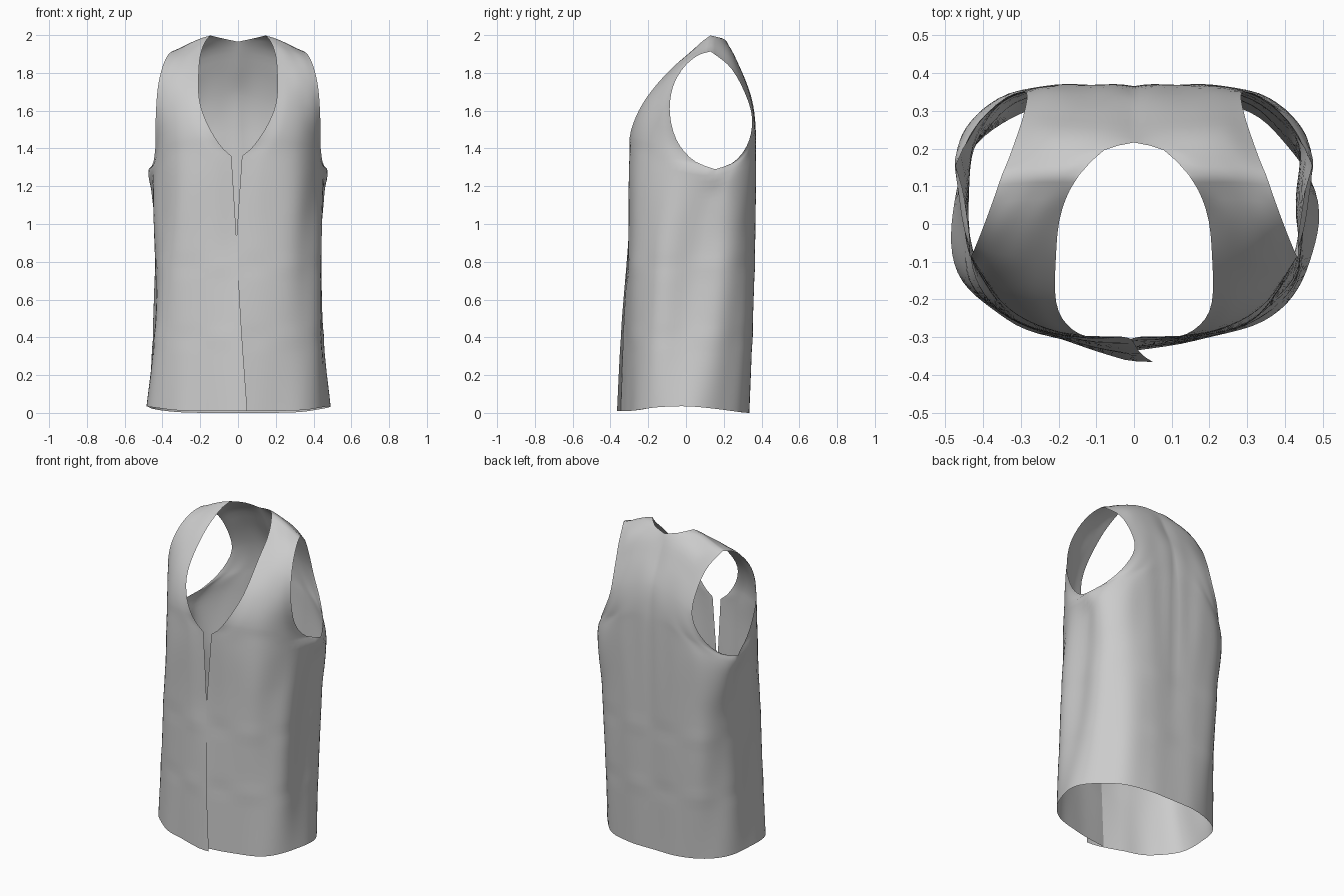
import bpy, bmesh, math
from mathutils import Vector

# Sections from hem to shoulder: front opening/neck edge -> side seam/armhole edge
FRONT = [
    [(-.055,-.345,.01), (.16,-.31,.01), (.34,-.255,.015), (.45,-.15,.03), (.487,0,.035)],
    [(-.025,-.33,.45), (.16,-.305,.45), (.33,-.25,.45), (.425,-.15,.45), (.445,.03,.45)],
    [(0,-.305,.92), (.16,-.3,.92), (.32,-.25,.91), (.42,-.14,.9), (.435,.07,.9)],
    [(.028,-.298,1.36), (.16,-.296,1.36), (.32,-.24,1.34), (.425,-.09,1.32), (.458,.15,1.29)],
    [(.07,-.298,1.395), (.18,-.292,1.40), (.32,-.235,1.39), (.42,-.10,1.36), (.447,.05,1.33)],
    [(.12,-.298,1.46), (.22,-.28,1.465), (.33,-.225,1.45), (.41,-.12,1.43), (.437,-.03,1.41)],
    [(.19,-.25,1.6), (.26,-.22,1.62), (.34,-.175,1.62), (.40,-.13,1.60), (.435,-.085,1.58)],
    [(.207,-.09,1.81), (.26,-.09,1.80), (.32,-.085,1.79), (.375,-.075,1.77), (.42,-.06,1.75)],
    [(.19,.04,1.925), (.24,.04,1.92), (.29,.04,1.905), (.34,.035,1.89), (.385,.03,1.87)],
    [(.17,.09,1.97), (.215,.09,1.955), (.27,.09,1.935), (.32,.085,1.915), (.367,.08,1.90)],
]
# Sections from hem to shoulder: side seam/armhole edge -> centre back/neck edge
BACK = [
    [(.487,0,.035), (.44,.17,.02), (.33,.28,.005), (.17,.33,0), (0,.335,0)],
    [(.445,.03,.45), (.43,.19,.45), (.34,.305,.45), (.17,.35,.45), (0,.35,.45)],
    [(.435,.07,.9), (.43,.21,.9), (.34,.325,.91), (.17,.365,.92), (0,.36,.92)],
    [(.458,.15,1.29), (.42,.27,1.31), (.32,.345,1.34), (.17,.37,1.36), (0,.365,1.36)],
    [(.43,.24,1.32), (.38,.305,1.35), (.28,.355,1.39), (.15,.37,1.43), (0,.365,1.44)],
    [(.36,.32,1.41), (.30,.35,1.43), (.22,.365,1.46), (.12,.37,1.5), (0,.362,1.52)],
    [(.29,.35,1.56), (.23,.353,1.6), (.16,.352,1.63), (.08,.348,1.66), (0,.34,1.68)],
    [(.29,.3,1.72), (.23,.295,1.77), (.16,.29,1.81), (.08,.285,1.83), (0,.272,1.84)],
    [(.315,.22,1.845), (.25,.22,1.9), (.18,.217,1.935), (.09,.217,1.955), (0,.216,1.965)],
    [(.333,.17,1.885), (.275,.175,1.92), (.21,.175,1.955), (.14,.18,1.98), (.08,.195,1.982)],
]
SHOULDER = [(.145,.13,1.998), (.19,.13,1.985), (.25,.13,1.96), (.3,.13,1.935), (.35,.13,1.913)]
FRONT.append(SHOULDER)
BACK.append(SHOULDER[::-1])
STEPS = [12, 12, 12, 2, 3, 4, 6, 4, 2, 2]   # rows between sections
ACROSS = [6] * 8
ARMHOLE, NECK_BACK = 3, 8                   # sections where edges turn a corner


def smooth_path(pts, steps):
    """Cubic path through pts with chord-length spacing."""
    P = [Vector(p) for p in pts]
    h = [max((b - a).length, 1e-6) for a, b in zip(P, P[1:])]
    d = [(b - a) / k for a, b, k in zip(P, P[1:], h)]
    m = [d[0]] + [(d[i] * h[i+1] + d[i+1] * h[i]) / (h[i] + h[i+1]) for i in range(len(d)-1)] + [d[-1]]
    out = [P[0]]
    for i, n in enumerate(steps):
        for k in range(1, n + 1):
            t = k / n
            out.append(P[i] * (2*t**3 - 3*t*t + 1) + m[i] * h[i] * (t**3 - 2*t*t + t)
                       + P[i+1] * (3*t*t - 2*t**3) + m[i+1] * h[i] * (t**3 - t*t))
    return out


def column(net, c, corner=None):
    pts = [r[c] for r in net]
    if corner is None:
        return smooth_path(pts, STEPS)
    return smooth_path(pts[:corner+1], STEPS[:corner]) + smooth_path(pts[corner:], STEPS[corner:])[1:]


def gauss(v, centre, width):
    return math.exp(-((v - centre) / width) ** 2)


def finish(p, side, front):
    """Mirror, lap the front opening and add soft cloth folds."""
    x, y, z = p
    if front and y < -.2:
        near = max(0, 1 - abs(x) / .2)
        if side < 0:
            y -= .028 * max(0, 1 - z / .92) * near
        x -= side * .008 * near
    x *= side
    r = math.hypot(x, y)
    a = math.atan2(x, y)
    fade = max(0, min(1, (1.3 - z) / .25))
    flank = min(1, abs(x) / .4) ** 2
    d = fade * flank * .006 * math.sin(9 * a + 4 * z + side)
    d += fade * .003 * (gauss(z, .4, .04) + gauss(z, .78, .04)) * math.sin(6 * a)
    if y > .2:                                       # long back pleats
        d += .004 * math.sin(38 * abs(x)) * gauss(z, 1.3, .4) * max(0, 1 - abs(x) / .35)
    if abs(x) > .38:                                 # bunching under the arm
        d += .022 * gauss(z, 1.255, .06) * gauss(y, .16, .06)
    return (x + d * x / r, y + d * y / r, z)


# Interpolate the half pattern up the body, then around it
f_cols = [column(FRONT, c, ARMHOLE if c in (0, 4) else None) for c in range(5)]
b_cols = [column(BACK, c, {0: ARMHOLE, 4: NECK_BACK}.get(c)) for c in range(5)]
joined = sum(STEPS[:ARMHOLE])
front_rows, back_rows = [], []
for i in range(sum(STEPS) + 1):
    f, b = [c[i] for c in f_cols], [c[i] for c in b_cols]
    if i <= joined:
        ring = smooth_path(f + b[1:], ACROSS)
        front_rows.append(ring[:25])
        back_rows.append(ring[24:])
    else:
        front_rows.append(smooth_path(f, ACROSS[:4]))
        back_rows.append(smooth_path(b, ACROSS[:4]))

# Vest body: both halves, welded at side seams, shoulders and centre back
bm = bmesh.new()
for side in (1, -1):
    for rows, front in ((front_rows, True), (back_rows, False)):
        grid = [[bm.verts.new(finish(p, side, front)) for p in row] for row in rows]
        for lo, hi in zip(grid, grid[1:]):
            for k in range(len(lo) - 1):
                quad = (lo[k], lo[k+1], hi[k+1], hi[k])
                bm.faces.new(quad if side > 0 else quad[::-1])
bmesh.ops.remove_doubles(bm, verts=bm.verts, dist=2e-4)
mesh = bpy.data.meshes.new("vest")
bm.to_mesh(mesh)
bm.free()
mesh.shade_smooth()
vest = bpy.data.objects.new("vest", mesh)
bpy.context.collection.objects.link(vest)
